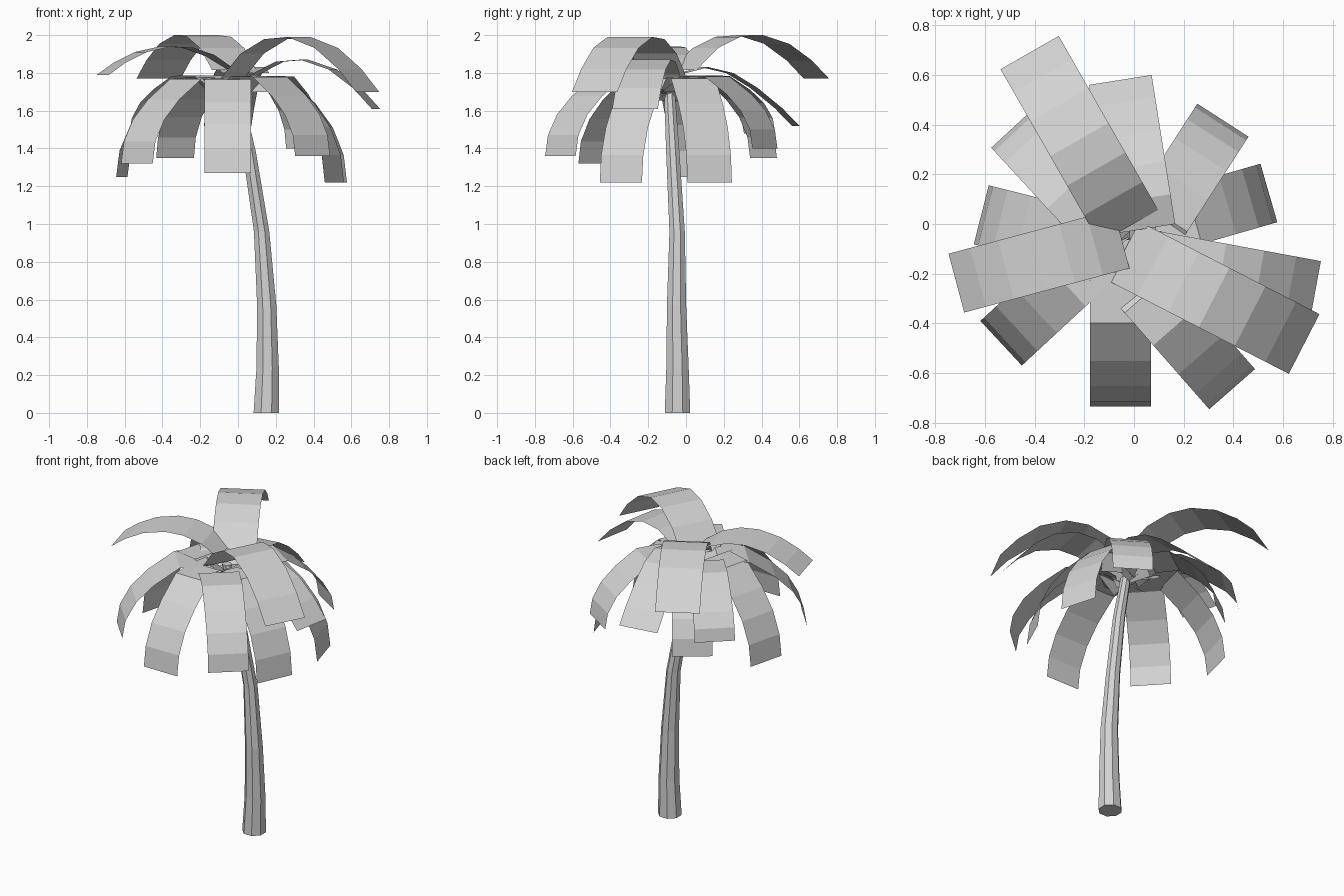
import bpy
import bmesh
import math
from mathutils import Vector

if "Cube" in bpy.data.objects:
    bpy.data.objects.remove(bpy.data.objects["Cube"], do_unlink=True)


def make_material(name, colour):
    material = bpy.data.materials.new(name)
    material.use_nodes = True
    material.diffuse_color = colour
    material.node_tree.nodes["Principled BSDF"].inputs["Base Color"].default_value = colour
    return material


grey = make_material("plain grey", (0.65, 0.65, 0.65, 1))


def finish(bm, name):
    mesh = bpy.data.meshes.new(name)
    bm.to_mesh(mesh)
    bm.free()
    mesh.materials.append(grey)
    bpy.context.collection.objects.link(bpy.data.objects.new(name, mesh))


# Leaning, tapered trunk: ring centre and radius, from the ground up
TRUNK_RINGS = [
    ((0.15, -0.045, 0), 0.073),
    ((0.157, -0.045, 0.24), 0.064),
    ((0.152, -0.05, 0.57), 0.055),
    ((0.125, -0.047, 0.96), 0.044),
    ((0.06, -0.07, 1.38), 0.038),
    ((-0.02, -0.09, 1.75), 0.03),
]
SIDES = 8


def build_trunk():
    bm = bmesh.new()
    rings = []
    for centre, radius in TRUNK_RINGS:
        ring = []
        for i in range(SIDES):
            angle = math.tau * (i + 0.5) / SIDES
            offset = Vector((math.cos(angle), math.sin(angle), 0)) * radius
            ring.append(bm.verts.new(Vector(centre) + offset))
        rings.append(ring)
    for lower, upper in zip(rings, rings[1:]):
        for i in range(SIDES):
            j = (i + 1) % SIDES
            bm.faces.new((lower[i], lower[j], upper[j], upper[i]))
    bm.faces.new(list(reversed(rings[0])))
    bm.faces.new(rings[-1])
    finish(bm, "trunk")


# Arch profiles: share of the reach, share of the drop from crest to tip
DROOPING = [(0, 0.25), (0.2, 0.04), (0.47, 0.05), (0.71, 0.28), (0.87, 0.5), (0.97, 0.75), (1, 1)]
SLOPING = [(0, 0.1), (0.2, 0), (0.42, 0.1), (0.63, 0.35), (0.85, 0.7), (1, 1)]
RAISED = [(0, 0.8), (0.16, 0.3), (0.33, 0.04), (0.5, 0), (0.7, 0.2), (0.87, 0.58), (1, 1)]


def build_frond(name, root, tip, crest, tip_height, profile, width=0.245):
    root, tip = Vector(root), Vector(tip)
    along = (tip - root).normalized()
    side = Vector((-along.y, along.x)) * width / 2
    bm = bmesh.new()
    previous = None
    for reach, drop in profile:
        middle = root.lerp(tip, reach)
        height = crest + (tip_height - crest) * drop
        pair = [bm.verts.new((*(middle + side * s), height)) for s in (1, -1)]
        if previous:
            bm.faces.new((previous[0], previous[1], pair[1], pair[0]))
        previous = pair
    finish(bm, name)


build_trunk()

# Upper fronds, arching above the crown
build_frond("frond_upper_back", (-0.02, -0.01), (-0.42, 0.69), 2.0, 1.77, RAISED, 0.27)
build_frond("frond_upper_front", (-0.04, -0.11), (0.685, -0.483), 1.99, 1.7, RAISED, 0.27)
build_frond("frond_upper_side", (-0.05, -0.06), (-0.715, -0.238), 1.94, 1.79, RAISED)
build_frond("frond_upper_left", (-0.03, -0.13), (0.73, -0.27), 1.87, 1.61, RAISED)

# Middle frond, sloping evenly outward
build_frond("frond_middle_back", (0.04, -0.02), (-0.055, 0.58), 1.83, 1.52, SLOPING, 0.255)

# Lower fronds, drooping around the trunk
build_frond("frond_lower_back_left", (0.05, -0.06), (0.358, 0.418), 1.8, 1.4, DROOPING)
build_frond("frond_lower_left", (-0.03, -0.04), (0.543, 0.125), 1.8, 1.22, DROOPING)
build_frond("frond_lower_front_left", (-0.03, -0.1), (0.51, -0.345), 1.8, 1.22, DROOPING)
build_frond("frond_lower_front_corner", (-0.03, -0.18), (0.395, -0.665), 1.8, 1.36, DROOPING)
build_frond("frond_lower_front", (-0.055, -0.1), (-0.055, -0.735), 1.79, 1.27, DROOPING)
build_frond("frond_lower_front_right", (-0.05, -0.03), (-0.535, -0.48), 1.79, 1.32, DROOPING)
build_frond("frond_lower_right", (-0.03, -0.11), (-0.615, 0.037), 1.8, 1.25, DROOPING)
build_frond("frond_lower_back_right", (-0.06, -0.07), (-0.485, 0.39), 1.8, 1.48, DROOPING)
build_frond("frond_lower_back", (-0.02, -0.03), (-0.333, 0.41), 1.78, 1.35, DROOPING)
